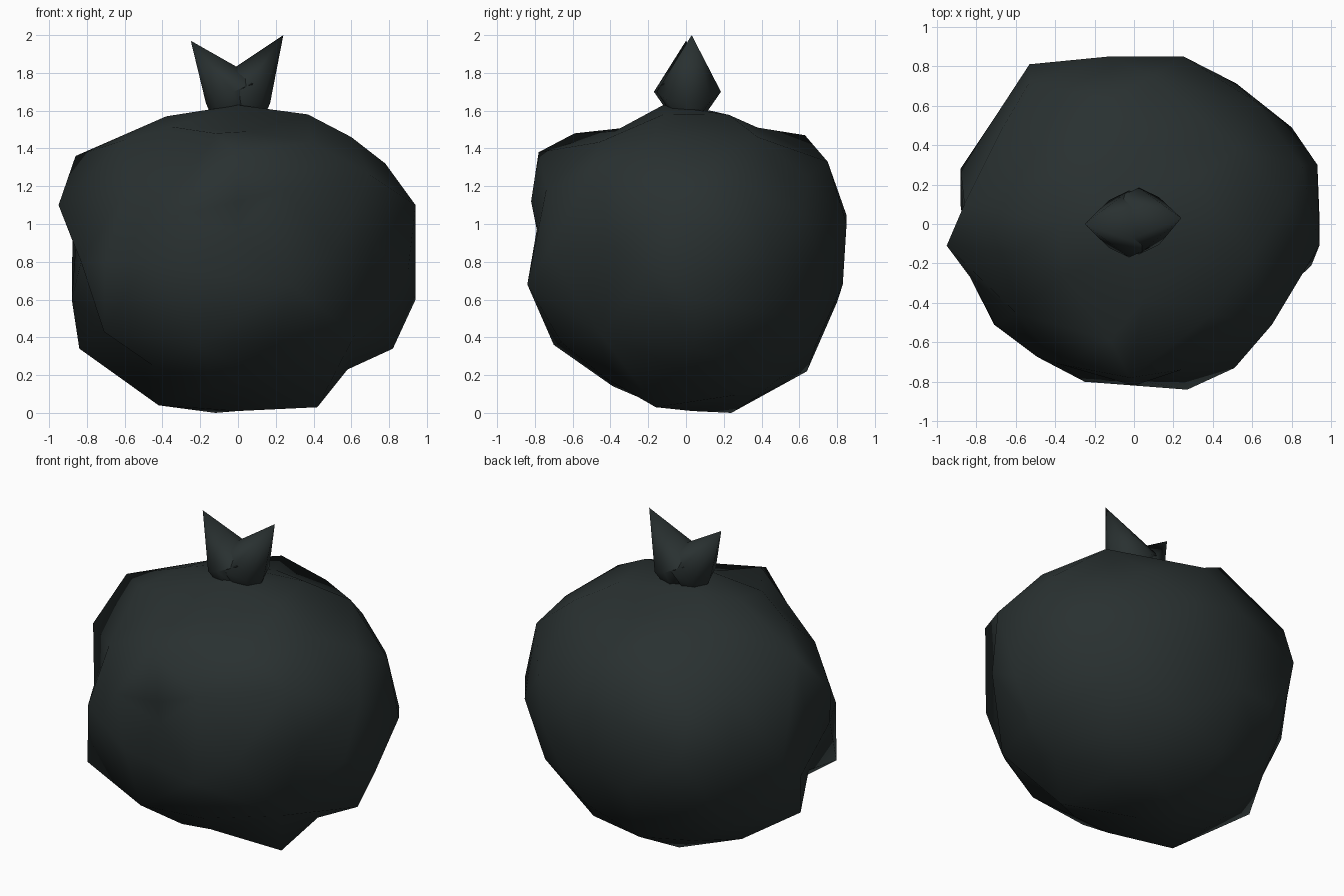
import bpy
import bmesh
import math
from mathutils import Vector

cube = bpy.data.objects.get("Cube")
if cube:
    bpy.data.objects.remove(cube, do_unlink=True)

charcoal = bpy.data.materials.new("charcoal green")
charcoal.use_nodes = True
colour = (0.022, 0.03, 0.03, 1)
charcoal.diffuse_color = colour
shader = charcoal.node_tree.nodes["Principled BSDF"]
shader.inputs["Base Color"].default_value = colour
shader.inputs["Roughness"].default_value = 0.9


def finish(name, bm, angle):
    """Turn a bmesh into a smooth-shaded object with the body colour."""
    bmesh.ops.recalc_face_normals(bm, faces=bm.faces[:])
    mesh = bpy.data.meshes.new(name)
    bm.to_mesh(mesh)
    bm.free()
    mesh.materials.append(charcoal)
    obj = bpy.data.objects.new(name, mesh)
    bpy.context.collection.objects.link(obj)
    bpy.ops.object.select_all(action="DESELECT")
    obj.select_set(True)
    bpy.context.view_layer.objects.active = obj
    bpy.ops.object.shade_smooth_by_angle(angle=math.radians(angle))
    return obj


# Lumps and dents that shape the body
CENTRE = Vector((0, 0, 0.8))
LUMPS = [
    # crown of the body
    (0, -0.12, 1.63), (0.37, -0.12, 1.58), (-0.38, 0, 1.57), (0.6, -0.17, 1.46),
    (0.53, 0.38, 1.46), (0.78, 0.1, 1.32), (-0.12, -0.59, 1.48), (0.05, -0.38, 1.49),
    (0, 0.38, 1.51), (-0.13, 0.63, 1.47), (-0.86, 0.1, 1.36),
    # front
    (-0.02, -0.78, 1.38), (0, -0.82, 1.12), (-0.25, -0.8, 0.75), (0, -0.79, 0.97),
    (0.27, -0.84, 0.68), (-0.6, -0.45, 1.18), (-0.71, -0.51, 0.43), (-0.2, -0.7, 0.36),
    (-0.45, -0.38, 0.25), (0.1, -0.42, 0.18),
    # left side
    (0.7, -0.51, 1.26), (0.51, -0.73, 0.86), (0.72, -0.38, 0.88), (0.94, -0.11, 1.1),
    (0.9, -0.21, 0.75), (0.94, 0.05, 0.6), (0.93, 0.3, 0.84), (0.8, 0.49, 0.8),
    (0.85, 0.3, 1.2), (0.82, 0.04, 0.34),
    # back
    (0.6, 0.57, 0.5), (0.25, 0.85, 1), (0.1, 0.83, 0.68), (-0.53, 0.81, 0.9),
    (-0.53, 0.72, 1.16), (0.1, 0.75, 1.33), (-0.12, 0.64, 0.22),
    # right side
    (-0.95, -0.11, 1.1), (-0.86, 0, 0.87), (-0.88, 0.1, 0.6), (-0.88, 0.28, 0.75),
    (-0.7, 0.55, 0.85), (-0.73, -0.2, 0.49), (-0.84, 0.04, 0.34),
    # underside
    (-0.42, -0.15, 0.04), (0.42, -0.16, 0.03), (-0.12, 0.24, 0), (0, 0.03, 0.01),
    (0.58, -0.02, 0.23),
]
offsets = [Vector(p) - CENTRE for p in LUMPS]


def radius(direction):
    """Blend the lump radii by closeness to the given direction."""
    total = weight = 0
    for o in offsets:
        w = 1 / ((o.normalized() - direction).length + 0.001) ** 4
        total += w * o.length
        weight += w
    return total / weight


# Body: lump directions plus evenly spread fillers, skinned on a unit ball
ball = bmesh.new()
bmesh.ops.create_icosphere(ball, subdivisions=3, radius=1)
sizes = [(o.normalized(), o.length) for o in offsets]
for v in ball.verts:
    d = v.co.normalized()
    if min((d - other).length for other, size in sizes) > 0.29:
        sizes.append((d, radius(d) * 0.97))
ball.free()

body = bmesh.new()
size_of = {body.verts.new(d): size for d, size in sizes}
bmesh.ops.convex_hull(body, input=body.verts[:])
for v in body.verts:
    v.co = CENTRE + v.co * size_of[v]
finish("lumpy_body", body, 75)


# Tuft: two pointed ears that cross over the top of the body
def ear(name, side, tip, y_shift):
    bm = bmesh.new()
    sides = 8
    lower, middle = [], []
    for i in range(sides):
        a = math.tau * i / sides
        c, s = math.cos(a), math.sin(a)
        lower.append(bm.verts.new((side * (0.04 + 0.1 * c), y_shift + 0.08 * s, 1.57)))
        middle.append(bm.verts.new((side * (0.025 + 0.145 * c), y_shift + 0.17 * s, 1.7 - 0.06 * c)))
    top = bm.verts.new(tip)
    for i in range(sides):
        j = (i + 1) % sides
        bm.faces.new((lower[i], lower[j], middle[j], middle[i]))
        bm.faces.new((middle[i], middle[j], top))
    bm.faces.new(lower)
    finish(name, bm, 50)


ear("right_ear", -1, (-0.25, 0, 1.97), 0)
ear("left_ear", 1, (0.24, 0.03, 2), 0.015)
